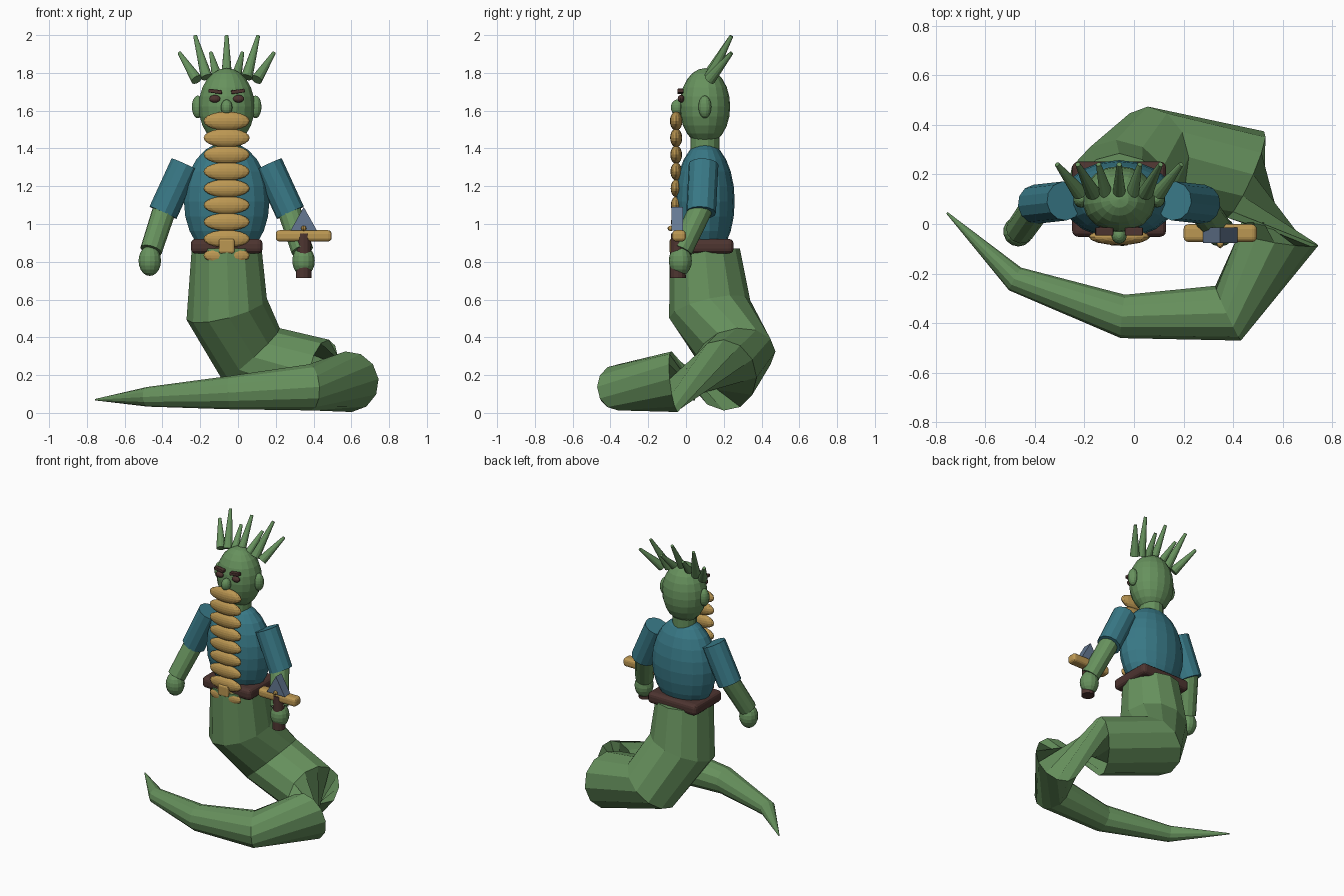
import bpy, bmesh, math
from mathutils import Vector, Matrix

if "Cube" in bpy.data.objects:
    bpy.data.objects.remove(bpy.data.objects["Cube"])

CX = -0.06  # centre line of the upper body


def material(name, rgb):
    m = bpy.data.materials.new(name)
    m.diffuse_color = (*rgb, 1)
    m.use_nodes = True
    m.node_tree.nodes["Principled BSDF"].inputs["Base Color"].default_value = m.diffuse_color
    return m


GREEN = material("green skin", (0.135, 0.285, 0.11))
BLUE = material("teal cloth", (0.04, 0.19, 0.24))
GOLD = material("gold", (0.50, 0.31, 0.085))
BROWN = material("dark brown", (0.075, 0.035, 0.03))
STEEL = material("blue steel", (0.13, 0.19, 0.29))


def finish(name, bm, mat):
    bmesh.ops.recalc_face_normals(bm, faces=bm.faces)
    me = bpy.data.meshes.new(name)
    bm.to_mesh(me)
    bm.free()
    me.materials.append(mat)
    ob = bpy.data.objects.new(name, me)
    bpy.context.collection.objects.link(ob)
    return ob


def ball(name, loc, size, mat, seg=14, rings=10):
    bm = bmesh.new()
    bmesh.ops.create_uvsphere(bm, u_segments=seg, v_segments=rings, radius=1)
    bmesh.ops.scale(bm, vec=size, verts=bm.verts)
    bmesh.ops.translate(bm, vec=loc, verts=bm.verts)
    return finish(name, bm, mat)


def rod(name, a, b, r1, r2, mat, seg=12):
    a, b = Vector(a), Vector(b)
    d = b - a
    bm = bmesh.new()
    bmesh.ops.create_cone(bm, cap_ends=True, segments=seg, radius1=r1, radius2=r2, depth=d.length)
    rot = d.to_track_quat('Z', 'Y').to_matrix().to_4x4()
    bmesh.ops.transform(bm, matrix=Matrix.Translation((a + b) / 2) @ rot, verts=bm.verts)
    return finish(name, bm, mat)


def box(name, loc, half, mat, bevel=0.0, tilt=0.0):
    bm = bmesh.new()
    bmesh.ops.create_cube(bm, size=2)
    bmesh.ops.scale(bm, vec=half, verts=bm.verts)
    if bevel:
        bmesh.ops.bevel(bm, geom=bm.edges[:], offset=bevel, segments=3, profile=0.5, affect='EDGES')
    bmesh.ops.transform(bm, matrix=Matrix.Translation(loc) @ Matrix.Rotation(tilt, 4, 'Y'), verts=bm.verts)
    return finish(name, bm, mat)


# Coiled serpent tail: rings of (centre, facing direction, radius)
rings = [
    ((-0.06, 0.10, 0.87), (0, 0, -1), 0.185),
    ((-0.06, 0.125, 0.55), (0.25, 0.22, -0.94), 0.22),
    ((0.07, 0.27, 0.31), (0.66, 0.1, -0.72), 0.205),
    ((0.45, 0.20, 0.20), (0.90, -0.40, -0.15), 0.19),
    ((0.585, -0.06, 0.165), (-0.16, -1, -0.115), 0.162),
    ((0.38, -0.36, 0.135), (-0.9, -0.42, -0.05), 0.122),
    ((-0.045, -0.373, 0.107), (-1, 0.1, -0.05), 0.088),
    ((-0.48, -0.222, 0.085), (-0.88, 0.47, -0.05), 0.052),
    ((-0.755, 0.045, 0.07), (-0.72, 0.69, -0.04), 0.004),
]
bm = bmesh.new()
N = 12
loops = []
for c, n, r in rings:
    # Fixed sideways reference, so the skin twists tightly at the sharp bend
    n = Vector(n).normalized()
    u = n.cross(Vector((0, 1, 0))).normalized()
    w = n.cross(u)
    loops.append([bm.verts.new(Vector(c) + r * (math.cos(t) * u + math.sin(t) * w))
                  for t in (2 * math.pi * i / N for i in range(N))])
for p, q in zip(loops, loops[1:]):
    for i in range(N):
        j = (i + 1) % N
        bm.faces.new((p[i], p[j], q[j], q[i]))
bm.faces.new(loops[0])
bm.faces.new(loops[-1])
finish("tail", bm, GREEN)

# Torso, neck and head
ball("torso", (CX, 0.10, 1.12), (0.23, 0.158, 0.315), BLUE, 18, 12)
rod("neck", (CX, 0.10, 1.34), (CX, 0.10, 1.48), 0.077, 0.077, GREEN, 14)
ball("head", (CX, 0.10, 1.622), (0.15, 0.134, 0.203), GREEN, 18, 12)
ball("nose", (CX, -0.046, 1.617), (0.031, 0.034, 0.042), GREEN)

# Belt and buckle
box("belt", (CX, 0.10, 0.882), (0.19, 0.152, 0.039), BROWN, 0.026)
box("buckle", (CX, -0.065, 0.883), (0.041, 0.022, 0.039), GOLD, 0.012)

# Beaded beard
for i in range(9):
    ball(f"beard_bead_{i + 1}", (CX, -0.052, 1.545 - 0.089 * i),
         (0.122, 0.033 - 0.001 * i, 0.05 - 0.0006 * i), GOLD, 16, 10)

# Paired face and arm parts
for s, side in ((-1, "left"), (1, "right")):
    ball(f"ear_{side}", (CX + s * 0.153, 0.10, 1.62), (0.032, 0.034, 0.06), GREEN)
    ball(f"eye_{side}", (CX + s * 0.063, -0.026, 1.663), (0.030, 0.018, 0.020), BROWN)
    box(f"eyebrow_{side}", (CX + s * 0.06, -0.03, 1.702), (0.036, 0.016, 0.010), BROWN, 0.004, -s * 0.13)
    rod(f"sleeve_{side}", (CX + s * 0.22, 0.093, 1.315), (CX + s * 0.337, 0.08, 1.06), 0.079, 0.079, BLUE)
    rod(f"forearm_{side}", (CX + s * 0.325, 0.083, 1.09), (CX + s * 0.40, -0.025, 0.86), 0.063, 0.059, GREEN)
    ball(f"hand_{side}", (CX + s * 0.407, -0.03, 0.805), (0.061, 0.061, 0.08), GREEN)

# Fan of head spikes, alternating tall and short
for k in range(-3, 4):
    tall = k % 2 == 0
    top = 2.0 if tall else 1.91
    base = (CX + 0.053 * k, 0.125, 1.80 - 0.012 * abs(k))
    r = 0.031 if abs(k) > 1 else 0.027
    rod(f"spike_{k + 4}", base, (CX + 0.0835 * k, 0.241, top - 0.004), r, 0.010, GREEN, 12)

# Hand weapon: handle, guard, wedge blade and stud
WX = 0.348
rod("weapon_handle", (WX, -0.043, 0.715), (WX, -0.043, 0.95), 0.042, 0.037, BROWN)
box("weapon_guard", (WX, -0.037, 0.937), (0.148, 0.036, 0.03), GOLD, 0.02)
ball("guard_stud", (WX, -0.08, 0.977), (0.014, 0.018, 0.014), GOLD, 8, 6)
bm = bmesh.new()
ends = [[bm.verts.new((WX + x, y, z)) for x, z in ((-0.07, 0.965), (0.07, 0.965), (0, 1.09))]
        for y in (-0.077, -0.015)]
for e in ends:
    bm.faces.new(e)
for i in range(3):
    j = (i + 1) % 3
    bm.faces.new((ends[0][i], ends[0][j], ends[1][j], ends[1][i]))
finish("weapon_blade", bm, STEEL)
